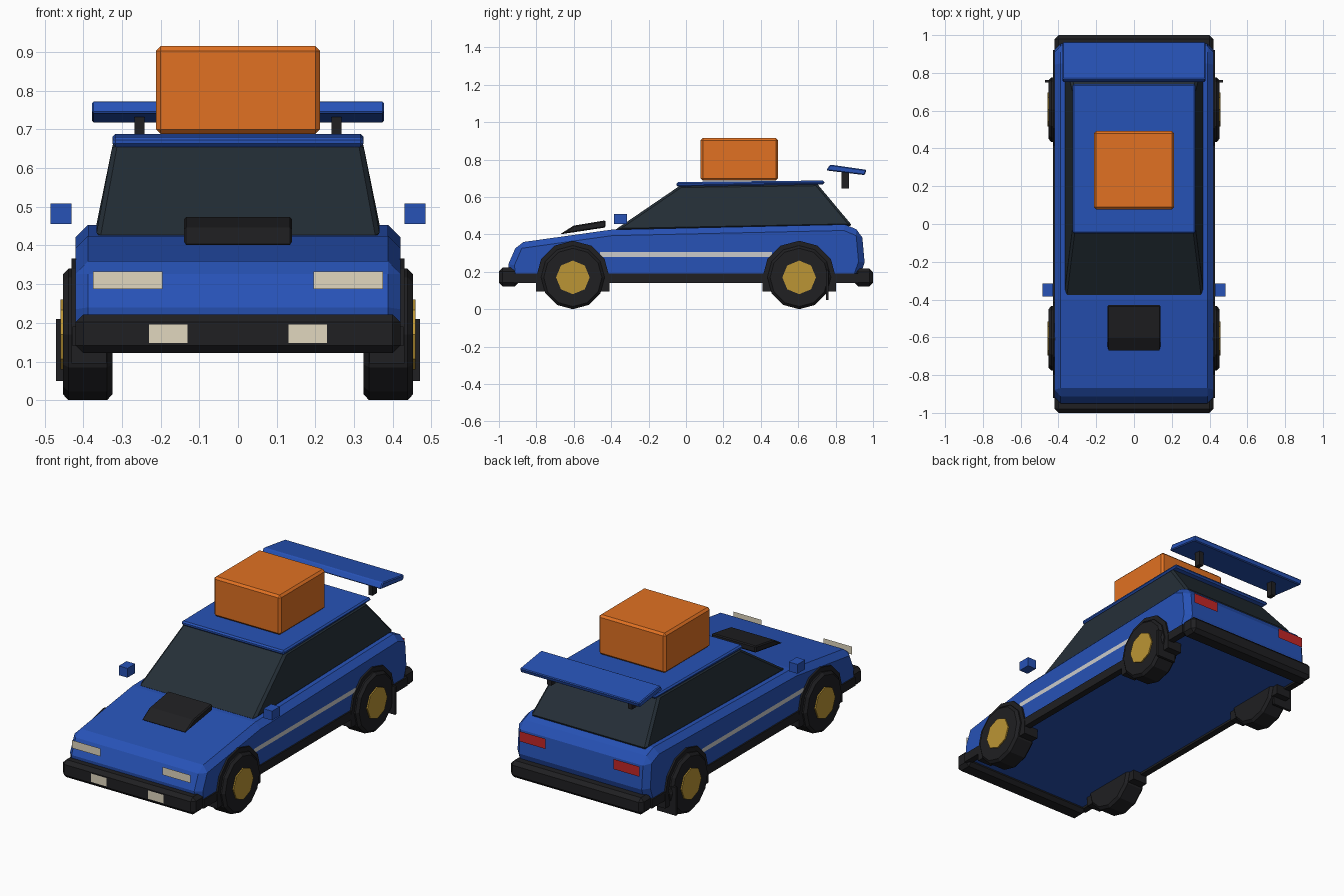
import bpy, bmesh
from math import sin, cos, pi, radians

if "Cube" in bpy.data.objects:
    bpy.data.objects.remove(bpy.data.objects["Cube"])


def material(name, r, g, b):
    m = bpy.data.materials.new(name)
    m.diffuse_color = (r, g, b, 1)
    m.use_nodes = True
    m.node_tree.nodes["Principled BSDF"].inputs["Base Color"].default_value = m.diffuse_color
    return m


BLUE = material("blue_paint", 0.02, 0.085, 0.47)
BLACK = material("black_trim", 0.014, 0.014, 0.016)
GLASS = material("dark_glass", 0.018, 0.028, 0.038)
GOLD = material("gold_rim", 0.50, 0.30, 0.035)
ORANGE = material("orange_box", 0.75, 0.165, 0.016)
CREAM = material("cream_lamp", 0.75, 0.68, 0.52)
RED = material("red_lamp", 0.55, 0.02, 0.02)
SILVER = material("silver_stripe", 0.65, 0.65, 0.65)


def finish(name, bm, mat, bevel=0, mirror=False):
    bmesh.ops.recalc_face_normals(bm, faces=bm.faces)
    me = bpy.data.meshes.new(name)
    bm.to_mesh(me)
    bm.free()
    me.materials.append(mat)
    ob = bpy.data.objects.new(name, me)
    bpy.context.collection.objects.link(ob)
    if bevel:
        b = ob.modifiers.new("bevel", 'BEVEL')
        b.width, b.segments = bevel, 1
        b.limit_method, b.angle_limit = 'ANGLE', radians(55)
    if mirror:
        ob.modifiers.new("mirror", 'MIRROR')
    return ob


def prism(name, profile, x0, x1, mat, bevel=0, mirror=False, taper=None):
    """Extrude a (y, z) side profile from x0 to x1; taper maps z to an x factor."""
    bm = bmesh.new()
    face = bm.faces.new([bm.verts.new((x0, y, z)) for y, z in profile])
    ext = bmesh.ops.extrude_face_region(bm, geom=[face])["geom"]
    for v in ext:
        if isinstance(v, bmesh.types.BMVert):
            v.co.x = x1
    if taper:
        for v in bm.verts:
            v.co.x *= taper(v.co.z)
    return finish(name, bm, mat, bevel, mirror)


def box(name, x0, x1, y0, y1, z0, z1, mat, bevel=0, mirror=False):
    return prism(name, [(y0, z0), (y1, z0), (y1, z1), (y0, z1)],
                 x0, x1, mat, bevel, mirror)


def panel(name, corners, mat):
    bm = bmesh.new()
    bm.faces.new([bm.verts.new(c) for c in corners])
    return finish(name, bm, mat, mirror=True)


def circle(y, z, r, n, a0=0, a1=2 * pi, closed=True):
    k = n if closed else n + 1
    return [(y + r * cos(a0 + (a1 - a0) * i / n), z + r * sin(a0 + (a1 - a0) * i / n))
            for i in range(k)]


# Main body and sills
prism("body", [(-0.94, 0.15), (-0.95, 0.24), (-0.90, 0.355), (-0.40, 0.425),
               (0.85, 0.453), (0.94, 0.415), (0.955, 0.25), (0.92, 0.15)],
      -0.42, 0.42, BLUE, bevel=0.032)
box("sill", 0.39, 0.428, -0.92, 0.92, 0.14, 0.19, BLACK, mirror=True)
panel("side_stripe", [(0.424, -0.46, 0.28), (0.424, 0.46, 0.28),
                      (0.424, 0.46, 0.305), (0.424, -0.46, 0.305)], SILVER)

# Glass cabin narrowing to the roof
prism("cabin", [(-0.385, 0.42), (0.89, 0.445), (0.70, 0.672), (-0.03, 0.662)],
      -0.368, 0.368, GLASS, bevel=0.012,
      taper=lambda z: 1 - 0.125 * max(0, z - 0.445) / 0.225 if z > 0.45 else 1)
prism("roof", [(-0.05, 0.655), (0.74, 0.668), (0.74, 0.688), (-0.05, 0.680)],
      -0.325, 0.325, BLUE, bevel=0.008)

# Bumpers
box("front_bumper", -0.42, 0.42, -1.0, -0.895, 0.122, 0.222, BLACK, bevel=0.02)
box("rear_bumper", -0.42, 0.42, 0.90, 1.0, 0.122, 0.218, BLACK, bevel=0.02)

# Lamps as flat panels
for name, x0, x1, y, z0, z1, mat in (
        ("headlight", 0.195, 0.375, -0.963, 0.288, 0.333, CREAM),
        ("fog_lamp", 0.13, 0.23, -1.001, 0.148, 0.196, CREAM),
        ("tail_light", 0.215, 0.38, 0.962, 0.325, 0.383, RED)):
    panel(name, [(x0, y, z0), (x1, y, z0), (x1, y, z1), (x0, y, z1)], mat)

# Hood scoop and mirrors
prism("hood_scoop", [(-0.675, 0.40), (-0.43, 0.437), (-0.43, 0.475), (-0.60, 0.447)],
      -0.14, 0.14, BLACK, bevel=0.006)
box("wing_mirror", 0.43, 0.485, -0.385, -0.315, 0.455, 0.508, BLUE, mirror=True)

# Wheels, arches and mud flaps
for end, y in (("front", -0.605), ("rear", 0.605)):
    prism(end + "_tyre", circle(y, 0.17, 0.17, 12), 0.325, 0.452, BLACK,
          bevel=0.014, mirror=True)
    prism(end + "_rim", circle(y, 0.17, 0.09, 8), 0.43, 0.459, GOLD, mirror=True)
    arch = circle(y, 0.17, 0.196, 6, 0, pi, closed=False)
    prism(end + "_wheel_arch", arch + [(y - 0.196, 0.095), (y + 0.196, 0.095)],
          0.34, 0.43, BLACK, mirror=True)
box("mud_flap", 0.35, 0.47, 0.748, 0.763, 0.05, 0.21, BLACK, mirror=True)

# Rear wing on two struts
prism("wing", [(0.75, 0.742), (0.955, 0.717), (0.965, 0.745), (0.77, 0.773)],
      -0.378, 0.378, BLUE, bevel=0.005)
box("wing_strut", 0.242, 0.268, 0.832, 0.872, 0.645, 0.745, BLACK, mirror=True)

# Roof cargo box
box("cargo_box", -0.212, 0.212, 0.078, 0.492, 0.688, 0.915, ORANGE, bevel=0.012)
